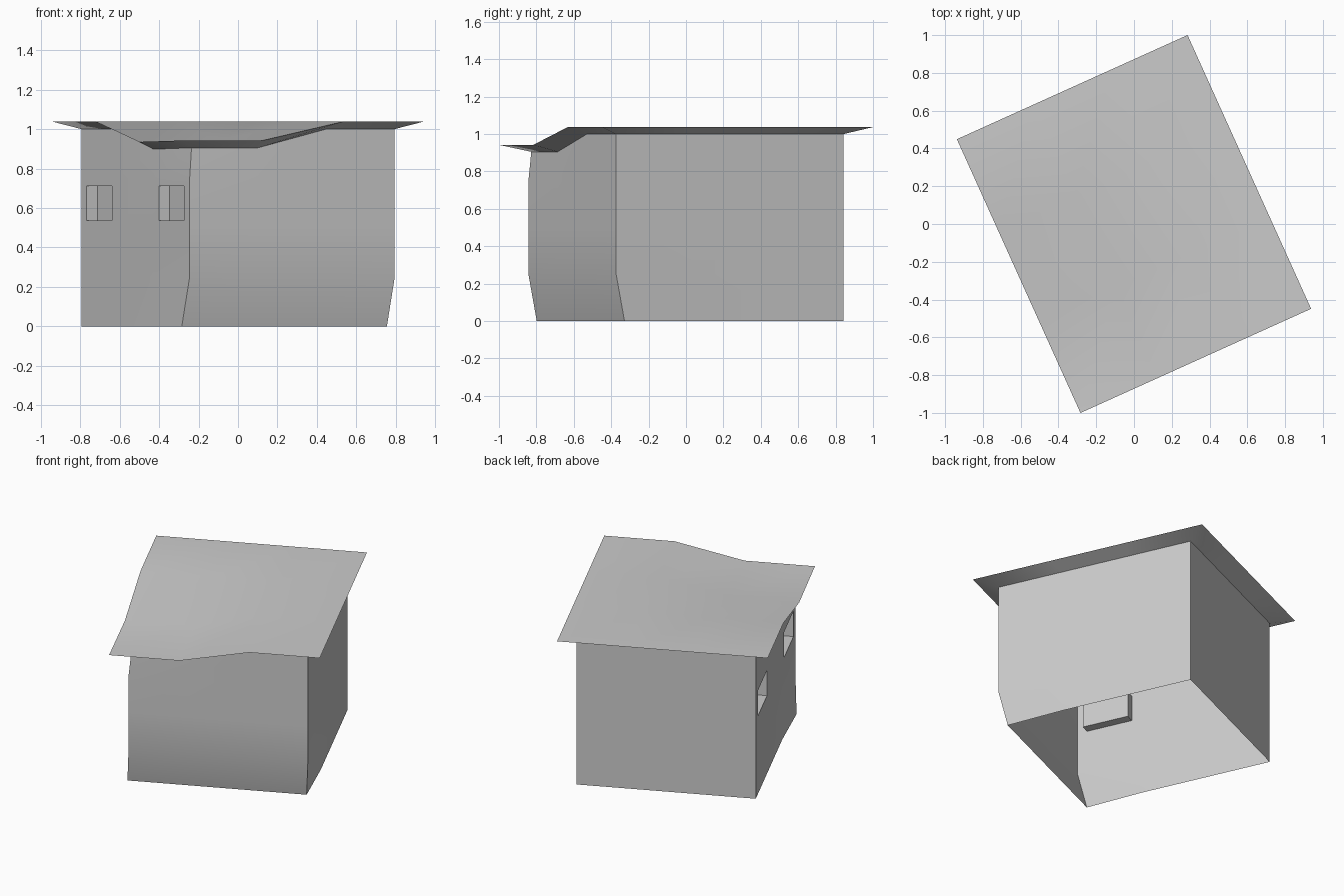
import bpy, bmesh, math

if "Cube" in bpy.data.objects:
    bpy.data.objects.remove(bpy.data.objects["Cube"], do_unlink=True)

HALF_U, HALF_V = 0.57, 0.667     # wall half sizes in the hut's own axes
ROOF_U, ROOF_V = 0.67, 0.795     # roof half sizes
WALL_TOP, ROOF_TOP = 1.0, 1.037
TURN = math.radians(24.3)

grey = bpy.data.materials.new("plain grey")
grey.use_nodes = True
grey.diffuse_color = (0.6, 0.6, 0.6, 1)
grey.node_tree.nodes["Principled BSDF"].inputs["Base Color"].default_value = (0.6, 0.6, 0.6, 1)

# Outline of a three-by-three grid, counter-clockwise
ring = ([(i, 0) for i in range(3)] + [(3, j) for j in range(3)]
        + [(i, 3) for i in range(3, 0, -1)] + [(0, j) for j in range(3, 0, -1)])


def spread(index, half):
    return half * (2 * index / 3 - 1)


def sag(i, j):
    """The roof sinks around one corner."""
    if i < 2 and j < 2:
        return 0.102 if (i, j) == (0, 1) else 0.095
    return 0.0


def wall_point(i, j, row):
    u, v, z = spread(i, HALF_U), spread(j, HALF_V), WALL_TOP * row / 4
    if row == 0 and j == 0:      # tucked foot of the front wall
        u, v = u - 0.018, v + 0.057
    if row == 4:
        z -= sag(i, j)
        if i == 0 and j == 0:
            u, v = u + 0.015, v + 0.01
    return u, v, z


def roof_point(i, j):
    return spread(i, ROOF_U), spread(j, ROOF_V), ROOF_TOP - sag(i, j)


def join_rings(bm, low, high):
    faces = []
    for k in range(len(low)):
        n = (k + 1) % len(low)
        faces.append(bm.faces.new((low[k], low[n], high[n], high[k])))
    return faces


def finish(bm, name):
    mesh = bpy.data.meshes.new(name)
    bm.to_mesh(mesh)
    bm.free()
    mesh.materials.append(grey)
    obj = bpy.data.objects.new(name, mesh)
    bpy.context.collection.objects.link(obj)
    obj.rotation_euler.z = TURN
    bpy.ops.object.select_all(action="DESELECT")
    obj.select_set(True)
    bpy.context.view_layer.objects.active = obj
    bpy.ops.object.shade_smooth_by_angle(angle=math.radians(30))
    return obj


# Walls: open at the bottom, four rows of panels
bm = bmesh.new()
rows = [[bm.verts.new(wall_point(i, j, r)) for i, j in ring] for r in range(5)]
panels = [join_rings(bm, rows[r], rows[r + 1]) for r in range(4)]

# Two window recesses in the outer panels of the third row
windows = [panels[2][9], panels[2][11]]
centres = [f.calc_center_median() for f in windows]
for face, centre in zip(windows, centres):
    bmesh.ops.inset_individual(bm, faces=[face], thickness=0.03)
    for vert in face.verts:
        vert.co.y = centre.y + math.copysign(0.156, vert.co.y - centre.y)
        vert.co.z = centre.z + math.copysign(0.0875, vert.co.z - centre.z)
    bmesh.ops.inset_individual(bm, faces=[face], thickness=0.0001)
    for vert in face.verts:
        vert.co.x += 0.06
        vert.co.y = centre.y + math.copysign(0.156, vert.co.y - centre.y)
        vert.co.z = centre.z + math.copysign(0.0875, vert.co.z - centre.z)
finish(bm, "walls")

# Roof: sagging sheet with a slanted eave running down to the wall tops
bm = bmesh.new()
grid = {(i, j): bm.verts.new(roof_point(i, j)) for i in range(4) for j in range(4)}
for i in range(3):
    for j in range(3):
        bm.faces.new((grid[i, j], grid[i + 1, j], grid[i + 1, j + 1], grid[i, j + 1]))
eave = [bm.verts.new(wall_point(i, j, 4)) for i, j in ring]
join_rings(bm, eave, [grid[c] for c in ring])
finish(bm, "roof")
